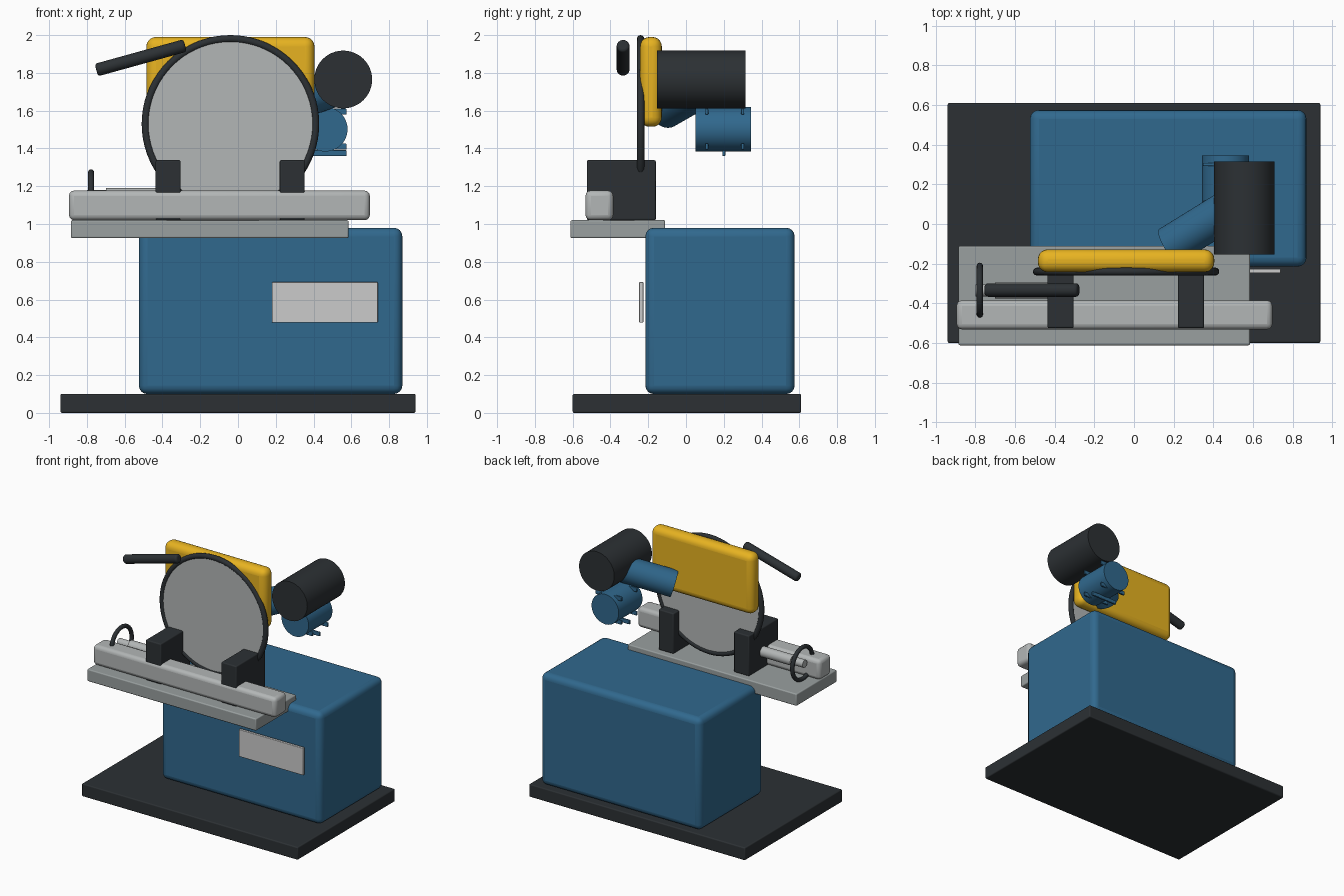
import bpy, math
from mathutils import Vector

if "Cube" in bpy.data.objects:
    bpy.data.objects.remove(bpy.data.objects["Cube"])


def material(name, rgb):
    m = bpy.data.materials.new(name)
    m.diffuse_color = (*rgb, 1)
    m.use_nodes = True
    m.node_tree.nodes["Principled BSDF"].inputs["Base Color"].default_value = m.diffuse_color
    return m


DARK = material("charcoal", (0.025, 0.03, 0.034))
BLUE = material("blue_paint", (0.03, 0.14, 0.27))
YELLOW = material("yellow_paint", (0.80, 0.45, 0.015))
STEEL = material("steel", (0.45, 0.47, 0.47))
IRON = material("cast_iron", (0.32, 0.35, 0.35))
PLATE = material("plate_white", (0.68, 0.68, 0.67))


def finish(name, mat, bevel=0, segments=3):
    ob = bpy.context.object
    ob.name = name
    ob.data.materials.append(mat)
    if bevel:
        mod = ob.modifiers.new("bevel", "BEVEL")
        mod.width, mod.segments = bevel, segments
        mod.limit_method = "ANGLE"
    bpy.ops.object.shade_smooth_by_angle(angle=math.radians(35))
    return ob


def box(name, x, y, z, mat, bevel=0, segments=3):
    lo, hi = Vector((x[0], y[0], z[0])), Vector((x[1], y[1], z[1]))
    bpy.ops.mesh.primitive_cube_add(size=1, location=(lo + hi) / 2)
    bpy.context.object.scale = hi - lo
    bpy.ops.object.transform_apply(location=False, rotation=False, scale=True)
    return finish(name, mat, bevel, segments)


def rod(name, a, b, r, mat, bevel=0, verts=48):
    a, b = Vector(a), Vector(b)
    bpy.ops.mesh.primitive_cylinder_add(
        vertices=verts, radius=r, depth=(b - a).length, location=(a + b) / 2,
        rotation=(b - a).to_track_quat("Z", "Y").to_euler())
    return finish(name, mat, bevel)


def ring(name, loc, rot, major, minor, mat):
    bpy.ops.mesh.primitive_torus_add(
        location=loc, rotation=rot, major_radius=major, minor_radius=minor,
        major_segments=72, minor_segments=12)
    return finish(name, mat)


# Floor plate, cabinet and blank name plate
box("floor_plate", (-0.94, 0.94), (-0.6, 0.61), (0, 0.10), DARK, 0.008)
box("cabinet", (-0.525, 0.87), (-0.215, 0.575), (0.10, 0.98), BLUE, 0.045, 4)
box("name_plate", (0.18, 0.74), (-0.248, -0.226), (0.478, 0.692), PLATE, 0.004)

# Work table, front rail and clamping jaws
box("work_table", (-0.885, 0.585), (-0.612, -0.11), (0.925, 1.02), IRON, 0.008)
box("front_rail", (-0.895, 0.698), (-0.532, -0.385), (1.02, 1.177), STEEL, 0.028)
for side, x in (("left", -0.37), ("right", 0.287)):
    box(side + "_jaw", (x - 0.066, x + 0.066), (-0.525, -0.16), (1.02, 1.338), DARK, 0.008)

# Vice screw and handwheel
rod("vice_screw", (-0.70, -0.335, 1.15), (-0.40, -0.335, 1.15), 0.04, STEEL)
rod("handwheel_hub", (-0.80, -0.335, 1.15), (-0.69, -0.335, 1.15), 0.03, STEEL)
ring("handwheel", (-0.778, -0.335, 1.15), (0, math.pi / 2, 0), 0.124, 0.016, DARK)

# Saw blade with dark rim
rod("saw_blade", (-0.04, -0.252, 1.53), (-0.04, -0.228, 1.53), 0.455, STEEL, verts=96)
ring("blade_rim", (-0.04, -0.24, 1.53), (math.pi / 2, 0, 0), 0.45, 0.02, DARK)

# Guard, pull handle
box("blade_guard", (-0.485, 0.405), (-0.243, -0.128), (1.515, 1.99), YELLOW, 0.05, 5)
rod("pull_handle", (-0.75, -0.333, 1.815), (-0.28, -0.333, 1.945), 0.034, DARK, 0.014)

# Gearbox arm, main motor, small pump motor with ribs
rod("gearbox_arm", (0.18, -0.11, 1.605), (0.52, 0.10, 1.725), 0.10, BLUE)
rod("main_motor", (0.557, -0.153, 1.765), (0.557, 0.315, 1.765), 0.153, DARK)
rod("pump_motor", (0.462, 0.05, 1.502), (0.462, 0.345, 1.502), 0.118, BLUE)
for i, (y, z) in enumerate(((0.11, 1.595), (0.30, 1.595), (0.11, 1.41),
                            (0.30, 1.41), (0.20, 1.375))):
    box(f"motor_rib_{i + 1}", (0.347, 0.575), (y - 0.008, y + 0.008),
        (z - 0.016, z + 0.016), BLUE, 0.005)
